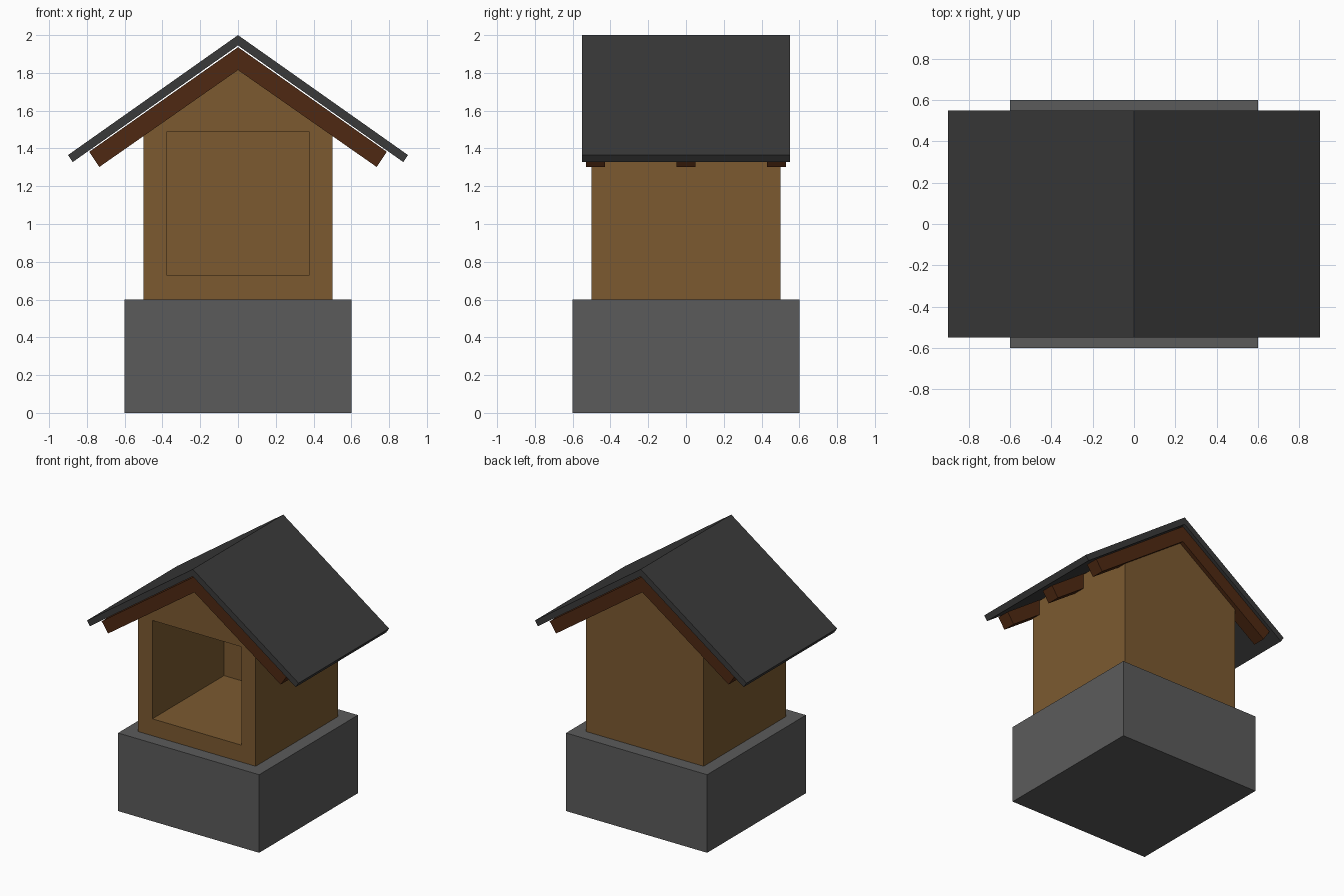
import bpy, bmesh

if "Cube" in bpy.data.objects:
    bpy.data.objects.remove(bpy.data.objects["Cube"])


def material(name, rgb):
    m = bpy.data.materials.new(name)
    m.diffuse_color = (*rgb, 1.0)
    m.use_nodes = True
    m.node_tree.nodes["Principled BSDF"].inputs["Base Color"].default_value = m.diffuse_color
    return m


def prism(name, profile, y0, y1, mat=None):
    """Extrude an (x, z) profile along y from y0 to y1."""
    bm = bmesh.new()
    face = bm.faces.new([bm.verts.new((x, y0, z)) for x, z in profile])
    ext = bmesh.ops.extrude_face_region(bm, geom=[face])["geom"]
    verts = [g for g in ext if isinstance(g, bmesh.types.BMVert)]
    bmesh.ops.translate(bm, verts=verts, vec=(0, y1 - y0, 0))
    bmesh.ops.recalc_face_normals(bm, faces=bm.faces)
    me = bpy.data.meshes.new(name)
    bm.to_mesh(me)
    bm.free()
    ob = bpy.data.objects.new(name, me)
    bpy.context.collection.objects.link(ob)
    if mat:
        me.materials.append(mat)
    return ob


def mirrored(half):
    """Close a right-hand half profile by mirroring it; points on x = 0 are kept once."""
    return half + [(-x, z) for x, z in reversed(half) if x > 0]


def rect(w, z0, z1):
    return mirrored([(w, z0), (w, z1)])


def chevron(top, tip, bottom_tip, bottom):
    """Inverted V outline from its two apex heights and right-hand end corners."""
    flip = lambda p: (-p[0], p[1])
    return [(0, top), tip, bottom_tip, (0, bottom), flip(bottom_tip), flip(tip)]


stone = material("stone", (0.105, 0.105, 0.105))
wood = material("wood", (0.2, 0.102, 0.03))
dark_wood = material("dark_wood", (0.078, 0.022, 0.006))
slate = material("slate", (0.042, 0.042, 0.042))

# Stone plinth
prism("base", rect(0.6, 0.0, 0.6), -0.6, 0.6, stone)

# Gabled wooden body with a niche open to the front
body = prism("body", [(-0.5, 0.6), (0.5, 0.6), (0.5, 1.578), (0, 1.93), (-0.5, 1.578)],
             -0.5, 0.5, wood)
cutter = prism("niche_cutter", rect(0.378, 0.73, 1.486), -0.7, 0.37, wood)
cutter.hide_render = True
cutter.hide_viewport = True
cut = body.modifiers.new("niche", "BOOLEAN")
cut.operation = "DIFFERENCE"
cut.solver = "EXACT"
cut.object = cutter

# Three pairs of rafters
rafter = chevron(1.936, (0.788, 1.382), (0.734, 1.302), 1.815)
for name, y in (("front", -0.48), ("middle", 0.0), ("back", 0.48)):
    prism(name + "_rafter", rafter, y - 0.05, y + 0.05, dark_wood)

# Roof slabs meeting at the ridge
prism("roof", chevron(2.0, (0.9, 1.365), (0.875, 1.328), 1.945), -0.55, 0.55, slate)
